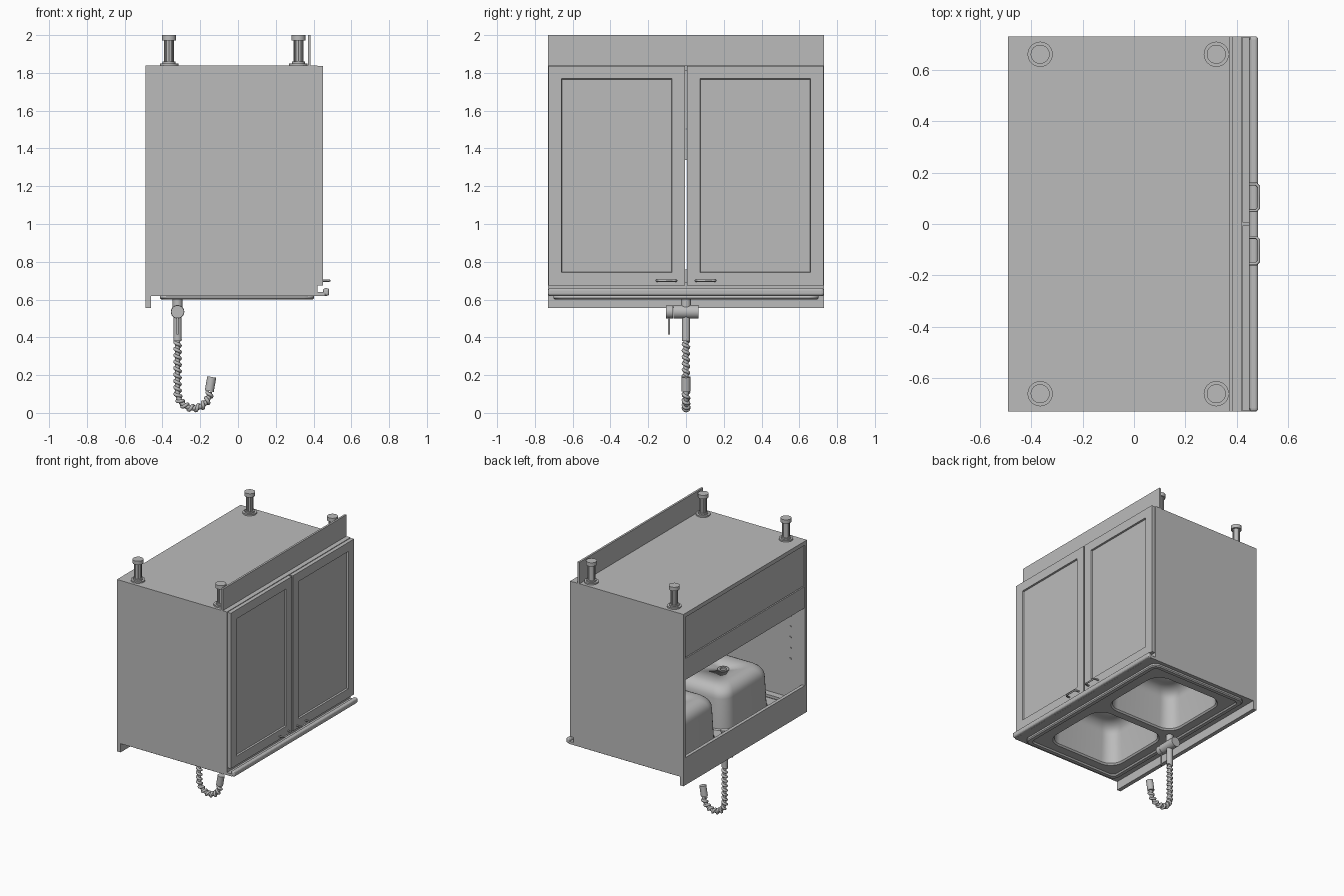
import bpy, bmesh
from math import sin, cos, pi, radians
from mathutils import Vector, Matrix

if "Cube" in bpy.data.objects:
    bpy.data.objects.remove(bpy.data.objects["Cube"])

grey = bpy.data.materials.new("plain grey")
grey.use_nodes = True
grey.diffuse_color = (0.5, 0.5, 0.5, 1)
grey.node_tree.nodes["Principled BSDF"].inputs["Base Color"].default_value = (0.5, 0.5, 0.5, 1)


def activate(ob):
    bpy.ops.object.select_all(action="DESELECT")
    ob.select_set(True)
    bpy.context.view_layer.objects.active = ob


def finish(name, bm, smooth=False):
    bmesh.ops.recalc_face_normals(bm, faces=bm.faces)
    me = bpy.data.meshes.new(name)
    bm.to_mesh(me)
    bm.free()
    me.materials.append(grey)
    ob = bpy.data.objects.new(name, me)
    bpy.context.collection.objects.link(ob)
    if smooth:
        activate(ob)
        bpy.ops.object.shade_smooth_by_angle(angle=radians(35))
    return ob


def box_mesh(x, y, z):
    bm = bmesh.new()
    size = [b - a for a, b in (x, y, z)]
    mid = [(a + b) / 2 for a, b in (x, y, z)]
    bmesh.ops.create_cube(bm, size=1, matrix=Matrix.Translation(mid) @ Matrix.Diagonal((*size, 1)))
    return bm


def box(name, x, y, z, bevel=0):
    ob = finish(name, box_mesh(x, y, z))
    if bevel:
        mod = ob.modifiers.new("bevel", "BEVEL")
        mod.width, mod.segments = bevel, 3
    return ob


def rod(name, a, b, r, sides=24):
    a, b = Vector(a), Vector(b)
    bm = bmesh.new()
    turn = (b - a).to_track_quat("Z", "Y").to_matrix().to_4x4()
    bmesh.ops.create_cone(bm, cap_ends=True, segments=sides, radius1=r, radius2=r,
                          depth=(b - a).length, matrix=Matrix.Translation((a + b) / 2) @ turn)
    return finish(name, bm, True)


def tube(name, pts, r):
    cu = bpy.data.curves.new(name, "CURVE")
    cu.dimensions, cu.bevel_depth, cu.bevel_resolution, cu.use_fill_caps = "3D", r, 2, True
    sp = cu.splines.new("POLY")
    sp.points.add(len(pts) - 1)
    for p, co in zip(sp.points, pts):
        p.co = (*co, 1)
    cu.materials.append(grey)
    ob = bpy.data.objects.new(name, cu)
    bpy.context.collection.objects.link(ob)
    activate(ob)
    bpy.ops.object.convert(target="MESH")
    bpy.ops.object.shade_smooth_by_angle(angle=radians(50))


def loop(bm, cx, cy, hx, hy, r, z, n=8):
    """Closed loop of edges around a rounded rectangle."""
    vs = []
    for q in range(4):
        sx, sy = (1, -1, -1, 1)[q], (1, 1, -1, -1)[q]
        for k in range(n + 1):
            t = (q + k / n) * pi / 2
            vs.append(bm.verts.new((cx + sx * (hx - r) + r * cos(t), cy + sy * (hy - r) + r * sin(t), z)))
    for i in range(len(vs)):
        bm.edges.new((vs[i - 1], vs[i]))
    return vs


def skin(bm, rings):
    for a, b in zip(rings, rings[1:]):
        for i in range(len(a)):
            bm.faces.new((a[i - 1], a[i], b[i], b[i - 1]))


def fill(bm, rings):
    edges = [bm.edges.get((r[i - 1], r[i])) for r in rings for i in range(len(r))]
    bmesh.ops.triangle_fill(bm, edges=edges, use_beauty=True, normal=(0, 0, 1))


# Carcass
for side, s in (("left", 1), ("right", -1)):
    y = sorted((s * 0.705, s * 0.73))
    box(side + "_side_panel", (-0.49, 0.42), y, (0.64, 1.84))
    for x in (-0.37, 0.27):
        for k in range(5):
            z = 0.93 + 0.08 * k
            rod("shelf_pin_socket", (x, s * 0.70, z), (x, s * 0.71, z), 0.008, 12)
box("floor_panel", (-0.49, 0.42), (-0.705, 0.705), (1.81, 1.84))
box("kick_plate", (0.37, 0.385), (-0.73, 0.73), (1.84, 2.0))
box("front_rail", (0.39, 0.42), (-0.705, 0.705), (0.64, 0.69))
box("back_panel_upper", (-0.484, -0.465), (-0.705, 0.705), (1.505, 1.81))
box("back_panel_lower", (-0.488, -0.465), (-0.705, 0.705), (1.34, 1.5))
box("back_rail", (-0.49, -0.465), (-0.705, 0.705), (0.64, 0.76))
box("splash_board", (-0.49, -0.46), (-0.73, 0.73), (0.555, 0.64))

# Doors with recessed panels, and pulls
for s in (1, -1):
    bm = box_mesh((0.422, 0.45), sorted((s * 0.006, s * 0.728)), (0.675, 1.837))
    bm.faces.ensure_lookup_table()
    front = max(bm.faces, key=lambda f: f.calc_center_median().x)
    bmesh.ops.inset_individual(bm, faces=[front], thickness=0.096, depth=0)
    bmesh.ops.inset_individual(bm, faces=[front], thickness=0.004, depth=-0.012)
    finish("door", bm)
    pull = [(0.445, 0.052), (0.475, 0.052), (0.485, 0.062), (0.485, 0.145), (0.475, 0.155), (0.445, 0.155)]
    tube("door_pull", [(x, s * y, 0.70) for x, y in pull], 0.006)

# Worktop with sink opening
bm = bmesh.new()
rings = [[loop(bm, cx, 0, hx, hy, r, z) for z in (0.62, 0.64)]
         for cx, hx, hy, r in ((-0.005, 0.465, 0.73, 0.001), (-0.005, 0.365, 0.655, 0.05))]
for pair in rings:
    skin(bm, pair)
for k in (0, 1):
    fill(bm, [rings[0][k], rings[1][k]])
finish("worktop", bm)
box("worktop_nosing", (0.45, 0.483), (-0.73, 0.73), (0.62, 0.66), 0.012)

# Double bowl sink
bm = bmesh.new()
rim = [loop(bm, -0.005, 0, 0.405 - d, 0.70 - d, 0.05 - d / 2, z) for d, z in
       ((0, 0.62), (0, 0.608), (0.006, 0.602), (0.03, 0.602), (0.038, 0.612))]
skin(bm, rim)
openings = []
for s in (1, -1):
    cy = s * 0.312
    bowl = [loop(bm, -0.01, cy, 0.30, 0.285, 0.11, 0.612),
            loop(bm, -0.01, cy, 0.292, 0.277, 0.105, 0.622)]
    for k in range(7):
        t = k / 6 * pi / 2
        d = 0.02 + 0.08 * (1 - cos(t))
        bowl.append(loop(bm, -0.01, cy, 0.30 - d, 0.285 - d, 0.10 - d / 4, 0.84 + 0.08 * sin(t)))
    bowl.append(loop(bm, -0.09, cy, 0.036, 0.036, 0.035, 0.921))
    skin(bm, bowl)
    openings.append(bowl[0])
fill(bm, [rim[-1]] + openings)
sink = finish("double_sink", bm, True)
mod = sink.modifiers.new("thickness", "SOLIDIFY")
mod.thickness, mod.offset = 0.005, 0

# Drains
for s in (1, -1):
    bm = bmesh.new()
    ring = [loop(bm, -0.09, s * 0.312, r + 0.001, r + 0.001, r, z) for r, z in
            ((0.038, 0.915), (0.038, 0.93), (0.022, 0.93), (0.022, 0.915))]
    skin(bm, ring + ring[:1])
    finish("drain_ring", bm, True)
    rod("drain_strainer", (-0.09, s * 0.312, 0.914), (-0.09, s * 0.312, 0.918), 0.023)

# Levelling feet
for x in (-0.365, 0.32):
    for y in (-0.66, 0.66):
        for name, z0, z1, r in (("foot_flange", 1.84, 1.85, 0.049), ("foot_collar", 1.85, 1.86, 0.034),
                                ("foot_stem", 1.86, 1.975, 0.023), ("foot_pad", 1.972, 2.0, 0.037)):
            rod(name, (x, y, z0), (x, y, z1), r)
        for k in range(8):
            a = k * pi / 4
            dx, dy = 0.023 * cos(a), 0.023 * sin(a)
            rod("foot_rib", (x + dx, y + dy, 1.86), (x + dx, y + dy, 1.972), 0.004, 6)

# Tap with mixer body and lever
fx = -0.32
rod("tap_nut", (fx, 0, 0.64), (fx, 0, 0.655), 0.03, 6)
rod("tap_base", (fx, 0, 0.64), (fx, 0, 0.55), 0.026)
rod("tap_spout", (fx, 0, 0.54), (fx, 0, 0.38), 0.022)
rod("mixer_body", (fx, -0.065, 0.535), (fx, 0.067, 0.535), 0.036)
rod("mixer_knob", (fx, -0.105, 0.535), (fx, -0.068, 0.535), 0.034)
rod("mixer_lever", (fx, -0.09, 0.52), (fx, -0.09, 0.415), 0.006, 12)

# Coiled hose: straight drop, then a half turn
drop, bend = 0.28, 0.085


def hose(d):
    if d < drop:
        return Vector((fx, 0, 0.39 - d)), Vector((1, 0, 0))
    a = pi + (d - drop) / bend
    out = Vector((cos(a), 0, sin(a)))
    return Vector((fx + bend, 0, 0.39 - drop)) + out * bend, -out


length = drop + pi * bend
core, coil = [], []
steps = 360
for i in range(steps + 1):
    d = length * i / steps
    p, side = hose(d)
    w = 2 * pi * d / 0.034
    if i % 6 == 0:
        core.append(p)
    coil.append(p + 0.014 * (side * cos(w) + Vector((0, 1, 0)) * sin(w)))
tube("hose_core", core, 0.013)
tube("hose_coil", coil, 0.009)
rod("spray_head", (-0.152, 0, 0.115), (-0.139, 0, 0.19), 0.024)
